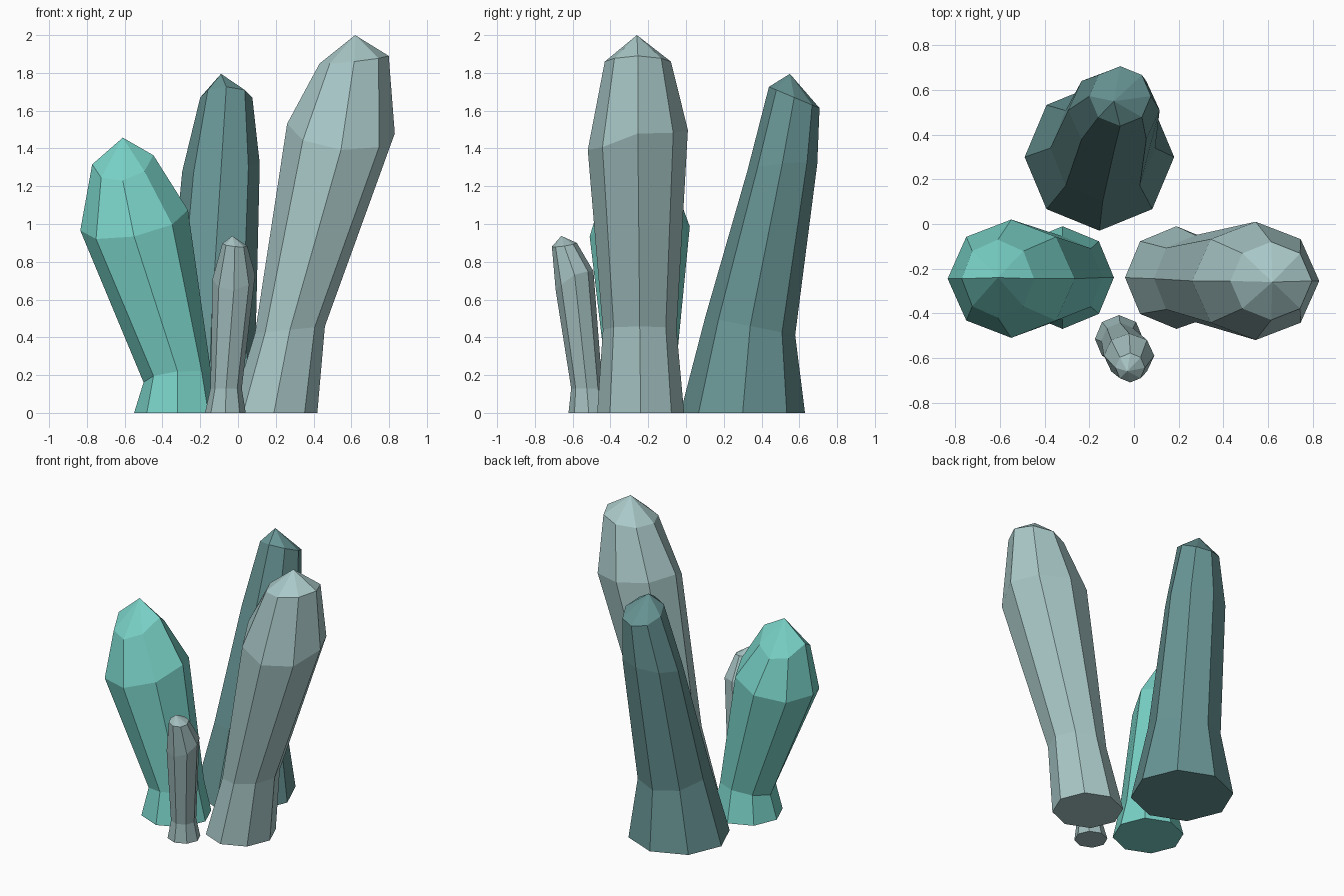
import bpy, bmesh, math

SIDES = 8


def crystal(name, color, rings, apex):
    """Loft octagonal rings up to a pointed tip.
    Ring: (cx, cy, cz, rx, ry, slope_x, slope_y, dip at front and back)."""
    bm = bmesh.new()
    loops = []
    for cx, cy, cz, rx, ry, sx, sy, dip in rings:
        loop = []
        for i in range(SIDES):
            a = 2 * math.pi * i / SIDES
            dx, dy = rx * math.cos(a), ry * math.sin(a)
            z = cz + sx * dx + sy * dy - dip * abs(math.sin(a))
            loop.append(bm.verts.new((cx + dx, cy + dy, z)))
        loops.append(loop)
    bm.faces.new(loops[0][::-1])
    for low, high in zip(loops, loops[1:]):
        for i in range(SIDES):
            j = (i + 1) % SIDES
            bm.faces.new((low[i], low[j], high[j], high[i]))
    tip = bm.verts.new(apex)
    for i in range(SIDES):
        bm.faces.new((loops[-1][i], loops[-1][(i + 1) % SIDES], tip))
    bmesh.ops.recalc_face_normals(bm, faces=bm.faces)
    mesh = bpy.data.meshes.new(name)
    bm.to_mesh(mesh)
    bm.free()
    mat = bpy.data.materials.new(name + "_color")
    mat.diffuse_color = (*color, 1)
    mesh.materials.append(mat)
    obj = bpy.data.objects.new(name, mesh)
    bpy.context.collection.objects.link(obj)
    return obj


# Tall pale crystal leaning right
crystal("tall_crystal", (0.40, 0.58, 0.58), [
    (0.19, -0.24, 0.00, 0.23, 0.23, 0, 0, 0),
    (0.275, -0.245, 0.44, 0.185, 0.195, 0.1, 0, 0),
    (0.545, -0.255, 1.505, 0.285, 0.265, -0.09, 0.2, 0.06),
    (0.615, -0.255, 1.87, 0.183, 0.175, 0.11, 0, 0.01),
], (0.62, -0.26, 2.0))

# Bright teal crystal leaning left
crystal("teal_crystal", (0.19, 0.64, 0.57), [
    (-0.32, -0.24, 0.00, 0.23, 0.23, 0, 0, 0),
    (-0.32, -0.24, 0.18, 0.18, 0.185, 0.1, 0, -0.04),
    (-0.55, -0.245, 1.02, 0.285, 0.265, 0.19, 0.1, 0.06),
    (-0.61, -0.245, 1.34, 0.162, 0.175, 0.15, 0, 0.11),
], (-0.61, -0.24, 1.457))

# Dark crystal leaning back
crystal("back_crystal", (0.14, 0.30, 0.30), [
    (-0.155, 0.30, 0.00, 0.335, 0.33, 0, 0, 0),
    (-0.14, 0.34, 0.46, 0.235, 0.238, 0, -0.2, 0),
    (-0.09, 0.51, 1.30, 0.205, 0.185, 0.1, 0.1, 0),
    (-0.062, 0.573, 1.67, 0.138, 0.134, 0, -0.42, 0),
], (-0.09, 0.55, 1.795))

# Small crystal at the front
crystal("small_crystal", (0.37, 0.52, 0.52), [
    (-0.067, -0.515, 0.00, 0.108, 0.107, 0, 0, 0),
    (-0.063, -0.525, 0.13, 0.083, 0.083, 0, 0, 0),
    (-0.022, -0.59, 0.72, 0.113, 0.10, 0.1, 0.5, 0.02),
    (-0.017, -0.644, 0.89, 0.066, 0.066, -0.1, 0.15, 0),
], (-0.03, -0.66, 0.937))
